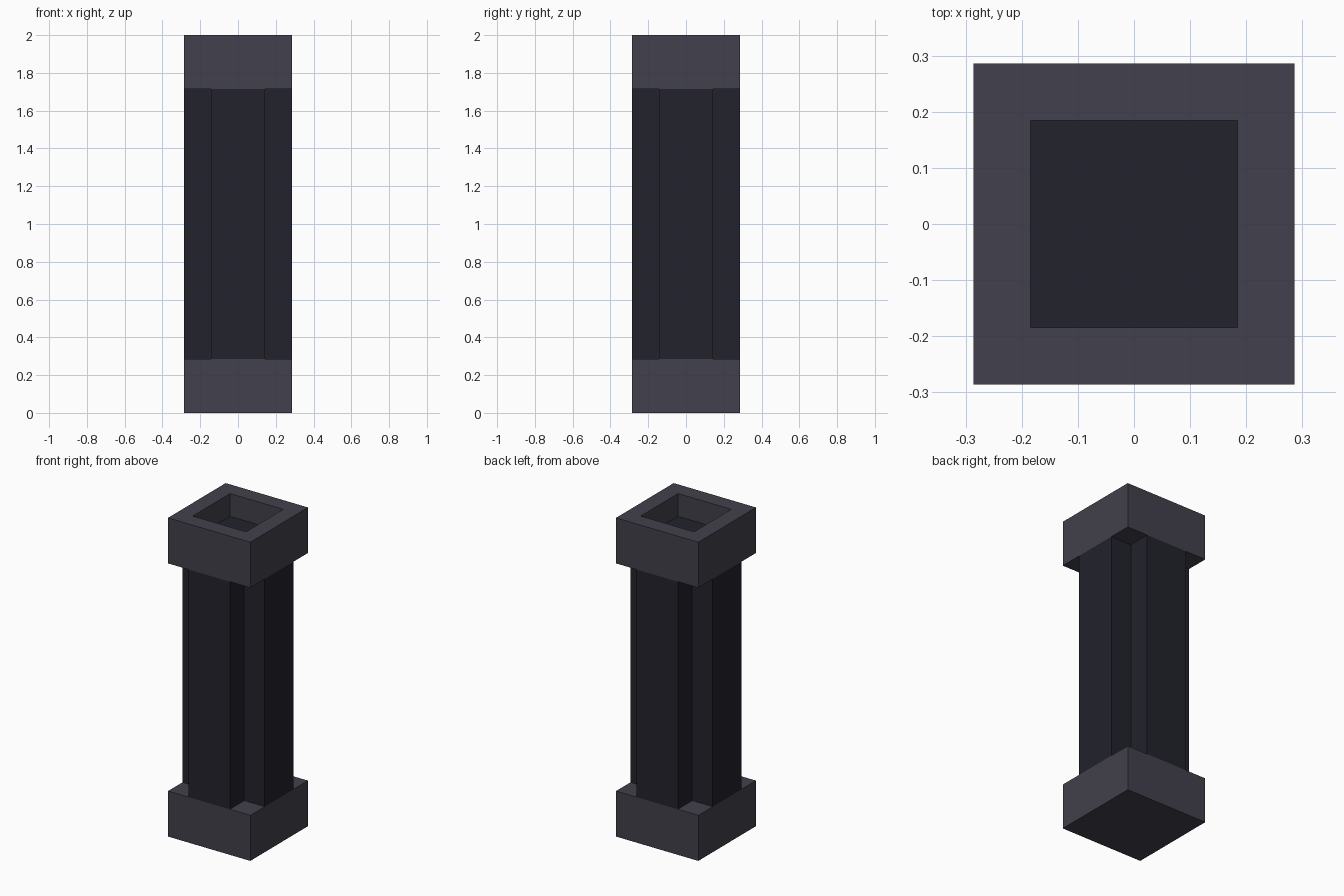
import bpy
import bmesh

cube = bpy.data.objects.get("Cube")
if cube:
    bpy.data.objects.remove(cube, do_unlink=True)

U = 2 / 14  # the pillar is 4 x 4 x 14 of these units


def material(name, rgb):
    mat = bpy.data.materials.new(name)
    mat.use_nodes = True
    mat.diffuse_color = (*rgb, 1)
    bsdf = mat.node_tree.nodes["Principled BSDF"]
    bsdf.inputs["Base Color"].default_value = (*rgb, 1)
    bsdf.inputs["Roughness"].default_value = 0.9
    return mat


cap_grey = material("cap grey", (0.0545, 0.0513, 0.0723))
shaft_dark = material("shaft dark", (0.0160, 0.0160, 0.0252))


def prism(name, outline, z0, z1, mats, edit=None):
    """Extrude a flat outline (in units) from z0 to z1."""
    bm = bmesh.new()
    base = bm.faces.new([bm.verts.new((x * U, y * U, z0 * U)) for x, y in outline])
    top = bmesh.ops.extrude_face_region(bm, geom=[base], use_keep_orig=True)["geom"]
    verts = [g for g in top if isinstance(g, bmesh.types.BMVert)]
    bmesh.ops.translate(bm, verts=verts, vec=(0, 0, (z1 - z0) * U))
    bmesh.ops.recalc_face_normals(bm, faces=bm.faces)
    if edit:
        edit(bm)
    mesh = bpy.data.meshes.new(name)
    bm.to_mesh(mesh)
    bm.free()
    for mat in mats:
        mesh.materials.append(mat)
    obj = bpy.data.objects.new(name, mesh)
    bpy.context.collection.objects.link(obj)
    return obj


def sink_socket(bm):
    """Square socket in the top face, one unit deep with a dark floor."""
    bm.normal_update()
    floor = max(bm.faces, key=lambda f: f.calc_center_median().z)
    bmesh.ops.inset_region(bm, faces=[floor], thickness=U)
    wall = bmesh.ops.extrude_discrete_faces(bm, faces=[floor])["faces"]
    floor = wall[0]
    bmesh.ops.translate(bm, verts=floor.verts, vec=(0, 0, -U))
    floor.material_index = 1


square = [(-2, -2), (2, -2), (2, 2), (-2, 2)]

# Cross-shaped profile: one quarter turned four times
cross = []
quarter = [(1, -2), (1, -1), (2, -1)]
for _ in range(4):
    cross += quarter
    quarter = [(-y, x) for x, y in quarter]

prism("base_block", square, 0, 2, [cap_grey])
prism("cross_shaft", cross, 2, 12, [shaft_dark])
prism("top_block", square, 12, 14, [cap_grey, shaft_dark], sink_socket)
